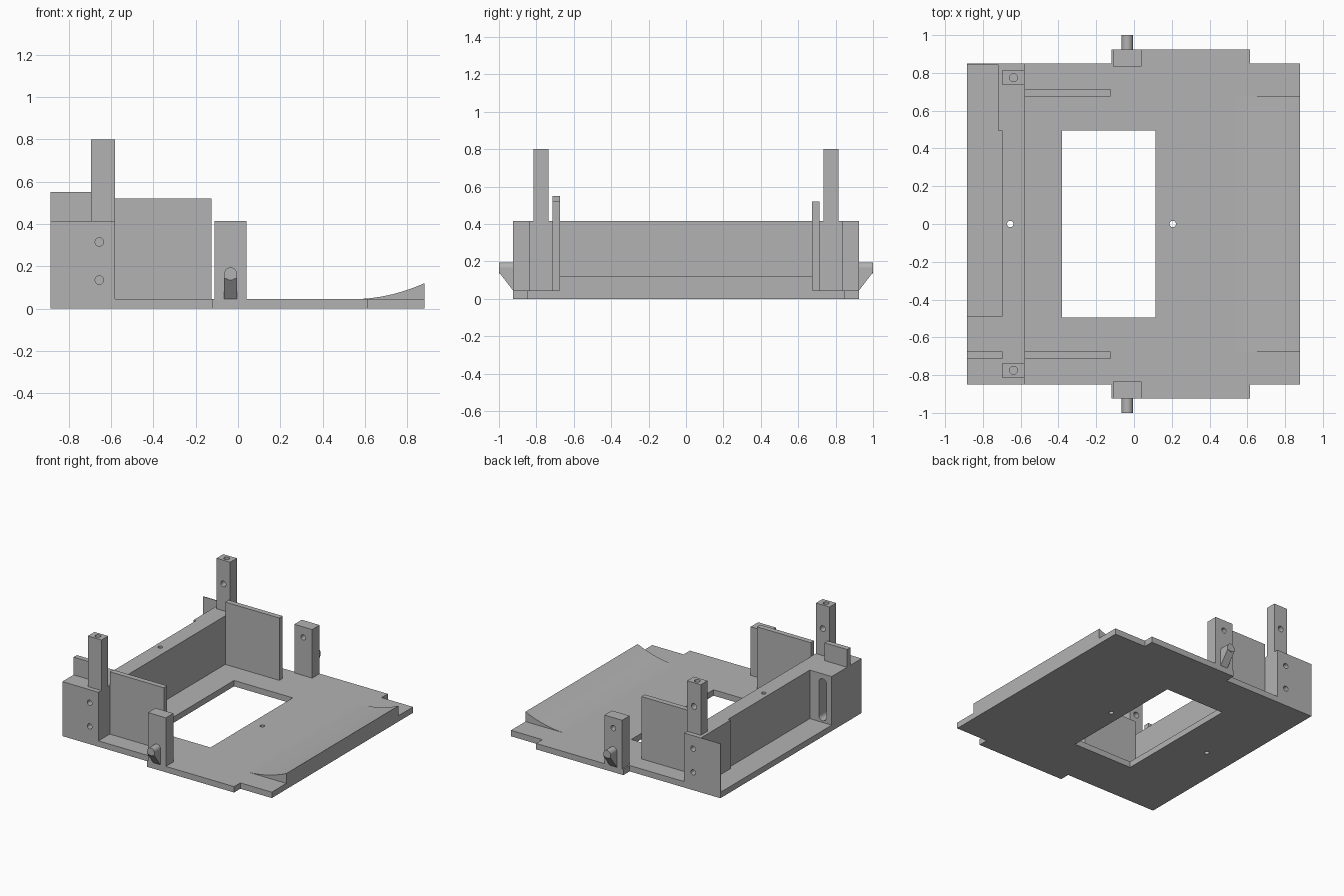
import bpy, bmesh, math
from mathutils import Vector, Matrix

cube = bpy.data.objects.get("Cube")
if cube:
    bpy.data.objects.remove(cube, do_unlink=True)

grey = bpy.data.materials.new("plain grey")
grey.use_nodes = True
grey.diffuse_color = (0.45, 0.45, 0.45, 1)
grey.node_tree.nodes["Principled BSDF"].inputs["Base Color"].default_value = (0.45, 0.45, 0.45, 1)

FLOOR, TOP = 0.045, 0.415


def finish(name, bm):
    bmesh.ops.recalc_face_normals(bm, faces=bm.faces)
    mesh = bpy.data.meshes.new(name)
    bm.to_mesh(mesh)
    bm.free()
    mesh.materials.append(grey)
    obj = bpy.data.objects.new(name, mesh)
    bpy.context.collection.objects.link(obj)
    return obj


def prism(name, points, offset):
    """Extrude a closed 3D outline along an offset."""
    bm = bmesh.new()
    face = bm.faces.new([bm.verts.new(p) for p in points])
    ext = bmesh.ops.extrude_face_region(bm, geom=[face])
    verts = [v for v in ext["geom"] if isinstance(v, bmesh.types.BMVert)]
    bmesh.ops.translate(bm, verts=verts, vec=offset)
    return finish(name, bm)


def slab(name, outline, z0, z1):
    return prism(name, [(x, y, z0) for x, y in outline], (0, 0, z1 - z0))


def box(name, x0, x1, y0, y1, z0, z1):
    y0, y1 = sorted((y0, y1))
    return slab(name, [(x0, y0), (x1, y0), (x1, y1), (x0, y1)], z0, z1)


def rod(name, start, end, radius, sides=32):
    a, b = Vector(start), Vector(end)
    turn = (b - a).to_track_quat('Z', 'Y').to_matrix().to_4x4()
    bm = bmesh.new()
    bmesh.ops.create_cone(bm, cap_ends=True, segments=sides, radius1=radius, radius2=radius,
                          depth=(b - a).length, matrix=Matrix.Translation((a + b) / 2) @ turn)
    return finish(name, bm)


def cut(obj, *cutters):
    """Subtract the cutters, keep the result and discard the cutters."""
    for c in cutters:
        mod = obj.modifiers.new("cut", 'BOOLEAN')
        mod.operation, mod.solver, mod.object = 'DIFFERENCE', 'EXACT', c
    bpy.context.view_layer.update()
    done = obj.evaluated_get(bpy.context.evaluated_depsgraph_get())
    mesh = bpy.data.meshes.new_from_object(done)
    obj.modifiers.clear()
    obj.data = mesh
    for c in cutters:
        bpy.data.objects.remove(c, do_unlink=True)


def smooth(obj):
    bpy.ops.object.select_all(action='DESELECT')
    obj.select_set(True)
    bpy.context.view_layer.objects.active = obj
    bpy.ops.object.shade_smooth_by_angle(angle=math.radians(30))


# Base plate with stepped sides, a window and two screw holes
half = [(-0.885, 0.85), (-0.12, 0.85), (-0.12, 0.925), (0.615, 0.925), (0.615, 0.85), (0.88, 0.85)]
base = slab("base_plate", half + [(x, -y) for x, y in reversed(half)], 0, FLOOR)
cut(base, box("window", -0.38, 0.115, -0.495, 0.495, -0.1, 0.2),
    rod("hole", (0.205, 0, -0.1), (0.205, 0, 0.2), 0.017),
    rod("hole", (-0.655, 0, -0.1), (-0.655, 0, 0.2), 0.017))
smooth(base)

# Cross wall with an open recess behind it and a solid end block
wall = slab("cross_wall", [(-0.58, -0.85), (-0.58, 0.85), (-0.885, 0.85), (-0.885, 0.845),
                           (-0.72, 0.845), (-0.72, 0.495), (-0.7, 0.495), (-0.7, -0.49),
                           (-0.885, -0.49), (-0.885, -0.85)], FLOOR, TOP)
cutters = [rod("hole", (-0.655, 0, 0), (-0.655, 0, 0.6), 0.017)]
for s in (-1, 1):
    for z in (0.135, 0.315):
        cutters.append(rod("hole", (-0.655, s * 0.95, z), (-0.655, s * 0.7, z), 0.02))
# Round-ended slot in the end block
r, cx, low, high = 0.032, -0.808, 0.09, 0.345
ring = [(cx + r * math.cos(a), -0.6, (high if a < math.pi else low) + r * math.sin(a))
        for a in [math.pi * i / 12 for i in range(13)]]
ring += [(cx + r * math.cos(a), -0.6, low + r * math.sin(a))
         for a in [math.pi * (1 + i / 12) for i in range(13)]]
ring[12] = (cx - r, -0.6, high)
cutters.append(prism("slot", ring, (0, 0.2, 0)))
cut(wall, *cutters)
smooth(wall)

# Small fin on the end block
box("rear_fin", -0.885, -0.695, -0.715, -0.675, TOP, 0.55)

# Curved ramp along the open end
curve = [(0.54 + 0.34 * t, FLOOR + 0.075 * t * t) for t in [i / 16 for i in range(17)]]
ramp = prism("ramp", [(x, -0.675, z) for x, z in curve + [(0.88, FLOOR)]], (0, 1.35, 0))
smooth(ramp)

for s, side in ((-1, "right"), (1, "left")):
    # Tall post with a top hole and a cross hole
    post = box(side + "_post", -0.695, -0.58, s * 0.735, s * 0.815, TOP, 0.8)
    reach = 0.9 if s > 0 else 0.79
    cut(post, rod("hole", (-0.638, s * 0.775, 0.7), (-0.638, s * 0.775, 0.9), 0.021),
        rod("hole", (-0.638, s * 0.7, 0.62), (-0.638, s * reach, 0.62), 0.022))
    smooth(post)

    # Guide fin
    box(side + "_guide_fin", -0.58, -0.125, s * 0.675, s * 0.715, FLOOR, 0.52)

    # Upright arm with a cross hole
    arm = box(side + "_arm", -0.11, 0.04, s * 0.835, s * 0.925, FLOOR, TOP)
    reach = 1.0 if s > 0 else 0.9
    cut(arm, rod("hole", (-0.035, s * 0.8, 0.335), (-0.035, s * reach, 0.335), 0.02))
    smooth(arm)

    # Pivot pin and the gusset under it
    smooth(rod(side + "_pin", (-0.035, s * 0.92, 0.165), (-0.035, s, 0.165), 0.03))
    prism(side + "_pin_gusset", [(-0.065, s * y, z) for y, z in
                                 ((0.925, FLOOR), (1.0, 0.142), (1.0, 0.165), (0.925, 0.165))],
          (0.06, 0, 0))
